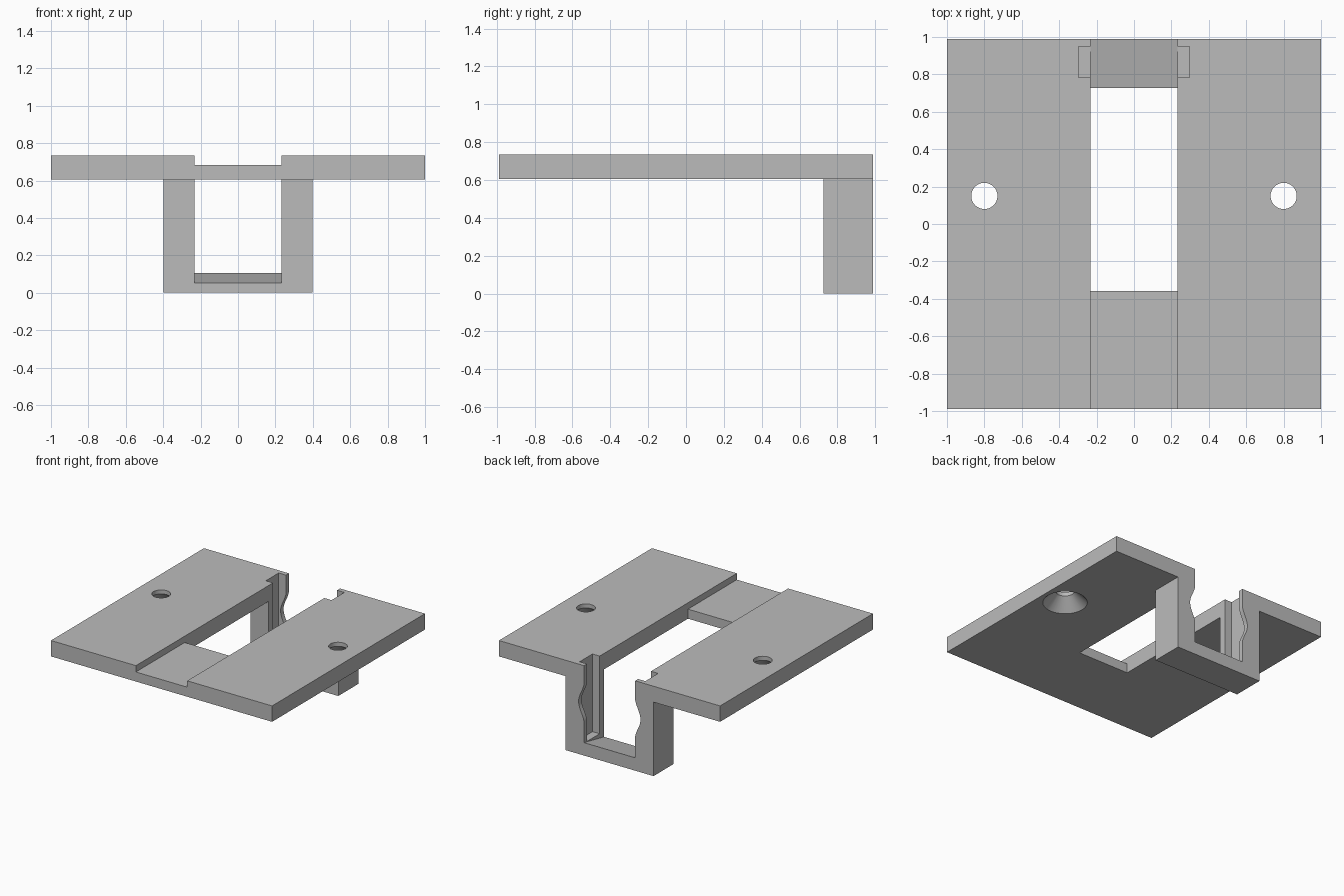
import bpy, bmesh, math
from mathutils import Vector

if "Cube" in bpy.data.objects:
    bpy.data.objects.remove(bpy.data.objects["Cube"], do_unlink=True)

grey = bpy.data.materials.new("plain grey")
grey.use_nodes = True
grey.diffuse_color = (0.5, 0.5, 0.5, 1)
grey.node_tree.nodes["Principled BSDF"].inputs["Base Color"].default_value = (0.5, 0.5, 0.5, 1)

TOP, UNDER, BACK = 0.735, 0.605, 0.988
GAP, SLOT = 0.232, 0.297          # half widths of the opening and the side slots
BAR_FRONT = 0.727


def finish(bm, name):
    bmesh.ops.recalc_face_normals(bm, faces=bm.faces)
    mesh = bpy.data.meshes.new(name)
    bm.to_mesh(mesh)
    bm.free()
    mesh.materials.append(grey)
    ob = bpy.data.objects.new(name, mesh)
    bpy.context.collection.objects.link(ob)
    return ob


def prism(name, points, axis, start, end):
    """Extrude a closed outline along one axis; points fill the other two axes in order."""
    bm = bmesh.new()
    verts = []
    for p in points:
        co = list(p)
        co.insert(axis, start)
        verts.append(bm.verts.new(co))
    face = bm.faces.new(verts)
    out = bmesh.ops.extrude_face_region(bm, geom=[face])
    shift = Vector((0, 0, 0))
    shift[axis] = end - start
    moved = [g for g in out["geom"] if isinstance(g, bmesh.types.BMVert)]
    bmesh.ops.translate(bm, verts=moved, vec=shift)
    return finish(bm, name)


def box(name, half_width, y0, y1, z0, z1):
    return prism(name, [(y0, z0), (y1, z0), (y1, z1), (y0, z1)], 0, -half_width, half_width)


def lathe(name, profile, x, y):
    bm = bmesh.new()
    verts = [bm.verts.new((x + r, y, z)) for r, z in profile]
    edges = [bm.edges.new(pair) for pair in zip(verts, verts[1:])]
    bmesh.ops.spin(bm, geom=verts + edges, cent=(x, y, 0), axis=(0, 0, 1),
                   angle=math.tau, steps=48, use_merge=True)
    bmesh.ops.remove_doubles(bm, verts=bm.verts, dist=0.0001)
    return finish(bm, name)


def cut(target, cutters):
    bpy.context.view_layer.objects.active = target
    for cutter in cutters:
        cutter.hide_render = True
        mod = target.modifiers.new("cut", "BOOLEAN")
        mod.operation, mod.solver, mod.object = "DIFFERENCE", "EXACT", cutter
        bpy.ops.object.modifier_apply(modifier=mod.name)


# Main parts
plate = box("mounting_plate", 1, -BACK, BACK, UNDER, TOP)
bracket = box("rear_bracket", 0.398, BAR_FRONT, BACK, 0, UNDER)

# Opening through the plate and shallow recess in front of it
opening = box("opening_cutter", GAP, -0.357, 1.2, 0.5, 1)
recess = box("recess_cutter", GAP, -1.2, -0.3, 0.683, 1)

# Side slots running down both posts
slot = box("slot_cutter", SLOT, 0.784, 0.95, 0.1, 1)

# Countersunk screw holes
screw = [(0, 0.595), (0.177, 0.595), (0.07, 0.702), (0.07, 0.8), (0, 0.8)]
holes = [lathe("screw_hole_cutter", screw, side * 0.8, 0.15) for side in (-1, 1)]

# Bracket window with a sill that rises toward the back
slope = 0.2
sill = [(y, 0.053 + slope * (y - BAR_FRONT)) for y in (0.6, 1.1)]
window = prism("window_cutter", sill + [(1.1, 1), (0.6, 1)], 0, -GAP, GAP)

# Wavy finger notches in the rear lips
steps, reach, middle, depth = 20, 0.17, 0.43, 0.05
wave = []
for i in range(steps + 1):
    t = 2 * i / steps - 1
    wave.append((GAP - 0.002 + depth * (1 + math.cos(math.pi * t)) / 2, middle + reach * t))
outline = wave + [(-x, z) for x, z in reversed(wave)]
notch = prism("finger_notch_cutter", outline, 1, 0.9, 1.2)

cut(plate, [opening, recess, slot] + holes)
cut(bracket, [window, slot, notch])

for cutter in [opening, recess, slot, window, notch] + holes:
    bpy.data.objects.remove(cutter, do_unlink=True)

# Smooth the round surfaces, keep edges sharp
bpy.ops.object.select_all(action="DESELECT")
for part in (plate, bracket):
    part.select_set(True)
bpy.context.view_layer.objects.active = plate
bpy.ops.object.shade_smooth_by_angle(angle=math.radians(30))
